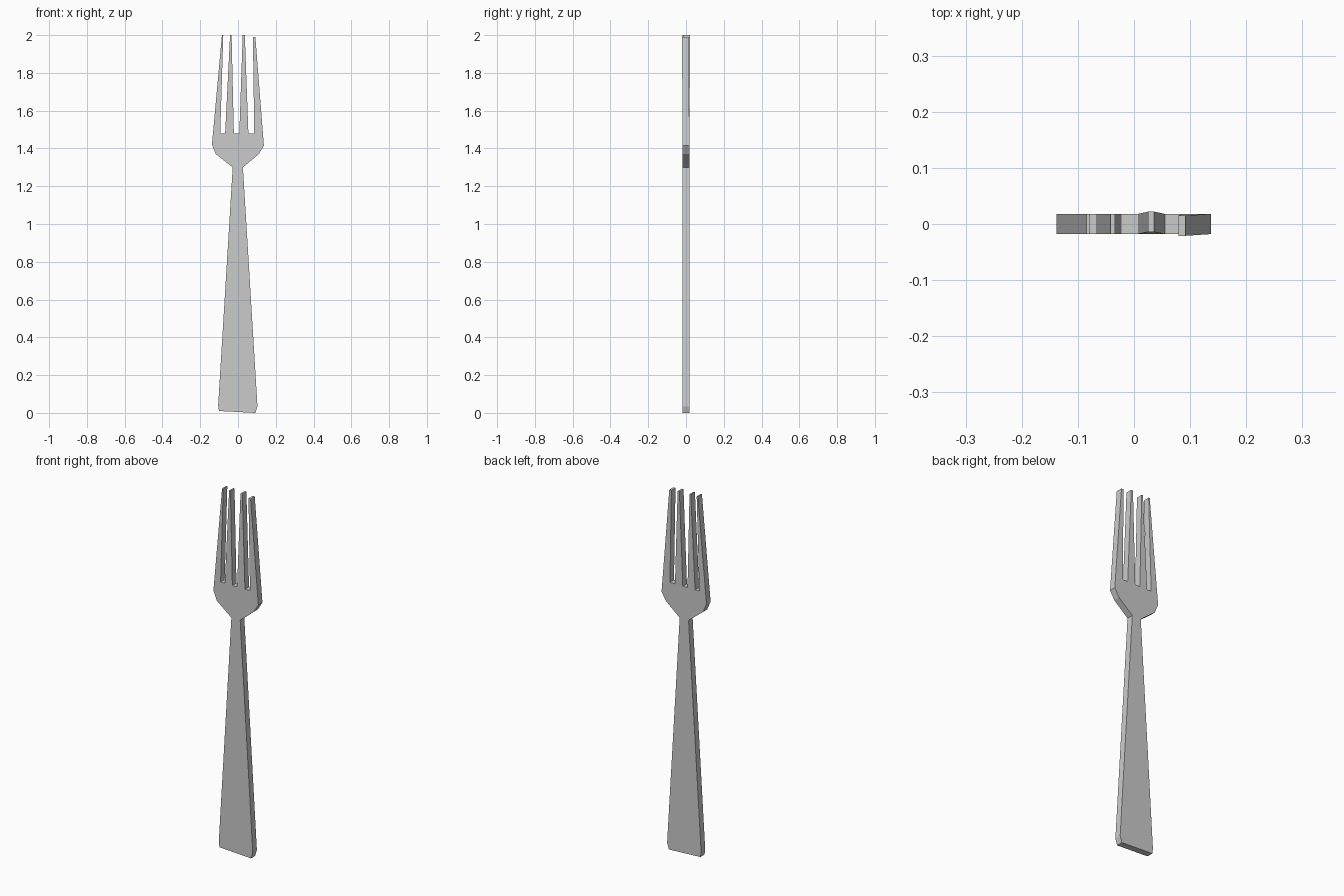
import bpy, bmesh

if "Cube" in bpy.data.objects:
    bpy.data.objects.remove(bpy.data.objects["Cube"])

HALF = 0.018  # half of the sheet thickness

# Outline sections (x, z) sharing corner points
neck_l, neck_r = (-0.028, 1.30), (0.026, 1.30)
side_l, side_r = (-0.138, 1.42), (0.137, 1.415)
gaps = [(-0.094, 1.48), (-0.068, 1.48), (-0.022, 1.48),
        (0.007, 1.48), (0.055, 1.48), (0.086, 1.48)]
handle = [(-0.101, 0.01), (0.092, 0.0), (0.103, 0.035), neck_r, neck_l, (-0.105, 0.04)]
head = [neck_l, neck_r, (0.11, 1.37), side_r] + gaps[::-1] + [side_l, (-0.117, 1.37)]

# Tines: base left, base right, tip left x, tip right x, tip z, tip bend in y
tines = [(side_l, gaps[0], -0.085, -0.078, 2.0, 0.0),
         (gaps[1], gaps[2], -0.042, -0.034, 2.0, 0.0),
         (gaps[3], gaps[4], 0.025, 0.036, 2.0, 0.004),
         (gaps[5], side_r, 0.079, 0.092, 1.99, -0.003)]

bm = bmesh.new()
points = {}


def add_face(outline):
    for p in outline:
        if p not in points:
            points[p] = bm.verts.new((p[0], -HALF, p[1]))
    return bm.faces.new([points[p] for p in outline])


# Flat front face: handle, head and four tines
add_face(handle)
add_face(head)
bend = {}
for left, right, tip_l, tip_r, z, dy in tines:
    add_face([left, right, (tip_r, z), (tip_l, z)])
    bend[(tip_r, z)] = bend[(tip_l, z)] = dy

# Give the sheet its thickness
front = bm.faces[:]
result = bmesh.ops.extrude_face_region(bm, geom=front, use_keep_orig=True)
for v in result["geom"]:
    if isinstance(v, bmesh.types.BMVert):
        v.co.y = HALF

# Slightly bend the two right tines at the tips
for v in bm.verts:
    for (x, z), dy in bend.items():
        if abs(v.co.x - x) < 1e-4 and abs(v.co.z - z) < 1e-4:
            v.co.y += dy
bmesh.ops.recalc_face_normals(bm, faces=bm.faces[:])

mesh = bpy.data.meshes.new("fork")
bm.to_mesh(mesh)
bm.free()
fork = bpy.data.objects.new("fork", mesh)
bpy.context.collection.objects.link(fork)
